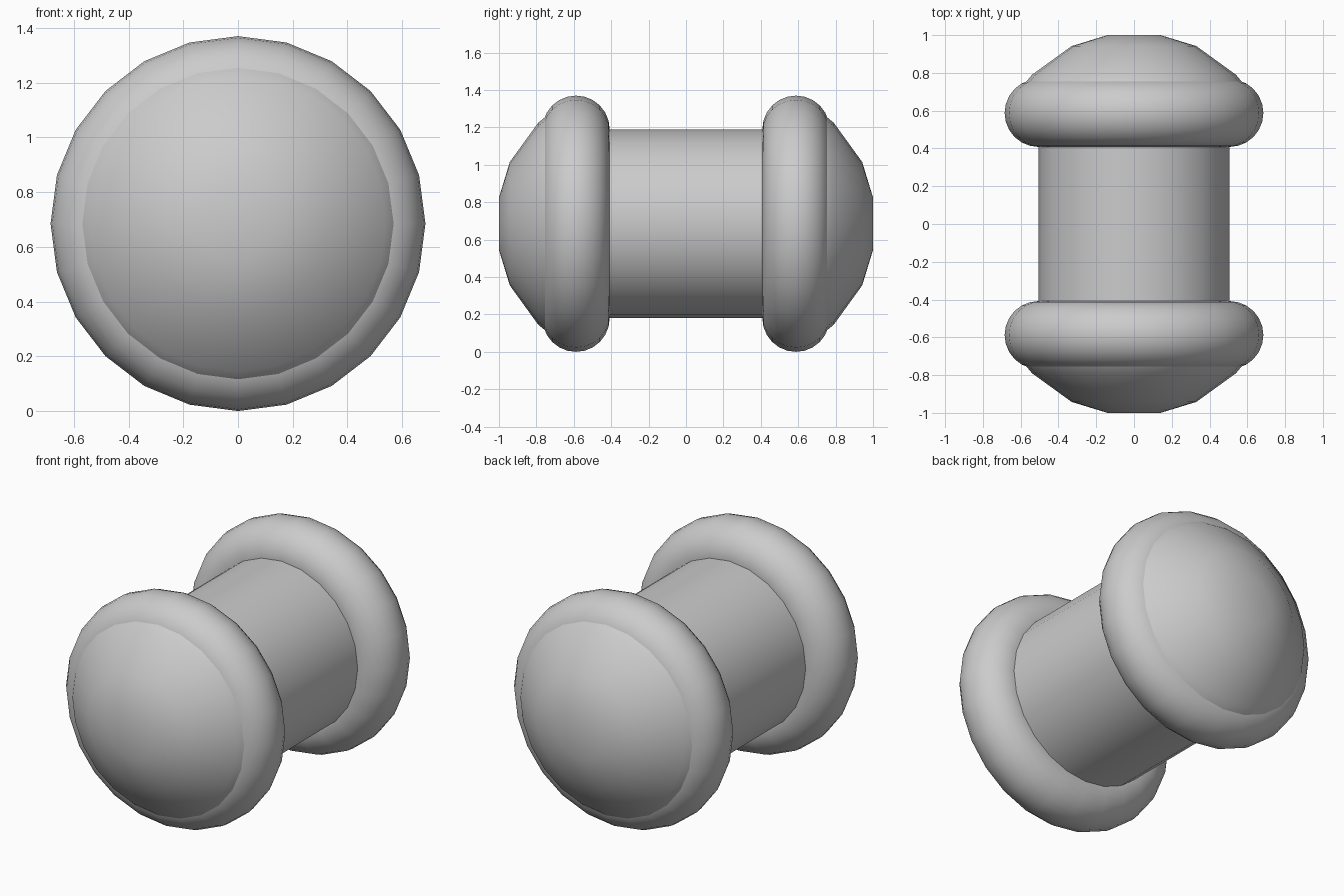
import bpy
import bmesh
import math
from mathutils import Matrix, Vector

cube = bpy.data.objects.get("Cube")
if cube:
    bpy.data.objects.remove(cube, do_unlink=True)

SIDES = 24
AXIS_Z = 0.685      # height of the long axis
RIM_R = 0.505       # centre line of the rounded rim
RIM_TUBE = 0.18
RIM_Y = 0.588

grey = bpy.data.materials.new("plain grey")
grey.use_nodes = True
colour = (0.6, 0.6, 0.6, 1)
grey.diffuse_color = colour
grey.node_tree.nodes["Principled BSDF"].inputs["Base Color"].default_value = colour


def lathe(name, profile, closed=False, caps=False):
    """Spin (radius, y) points round the horizontal axis."""
    bm = bmesh.new()
    rings = []
    for r, y in profile:
        ring = []
        for i in range(SIDES):
            a = math.tau * i / SIDES
            ring.append(bm.verts.new((r * math.sin(a), y, AXIS_Z + r * math.cos(a))))
        rings.append(ring)
    pairs = list(zip(rings, rings[1:]))
    if closed:
        pairs.append((rings[-1], rings[0]))
    for a, b in pairs:
        for i in range(SIDES):
            j = (i + 1) % SIDES
            bm.faces.new((a[i], a[j], b[j], b[i]))
    if caps:
        bm.faces.new(rings[0])
        bm.faces.new(rings[-1])
    bmesh.ops.recalc_face_normals(bm, faces=bm.faces)
    mesh = bpy.data.meshes.new(name)
    bm.to_mesh(mesh)
    bm.free()
    mesh.materials.append(grey)
    obj = bpy.data.objects.new(name, mesh)
    bpy.context.collection.objects.link(obj)
    bpy.ops.object.select_all(action='DESELECT')
    obj.select_set(True)
    bpy.context.view_layer.objects.active = obj
    bpy.ops.object.shade_smooth_by_angle(angle=math.radians(40))
    return obj


# Central bar
lathe("bar", [(RIM_R, -0.42), (RIM_R, 0.42)], caps=True)

# Rounded rim and shallow dome at each end
dome = [(0.14, 1.0), (0.33, 0.942), (0.54, 0.79), (0.63, 0.68), (0.64, 0.59)]
rim = []
for i in range(SIDES):
    a = math.tau * i / SIDES
    rim.append((RIM_R + RIM_TUBE * math.cos(a), RIM_Y + RIM_TUBE * math.sin(a)))

for end, s in (("front", -1), ("back", 1)):
    lathe(end + "_rim", [(r, s * y) for r, y in rim], closed=True)
    lathe(end + "_dome", [(r, s * y) for r, y in dome], caps=True)
